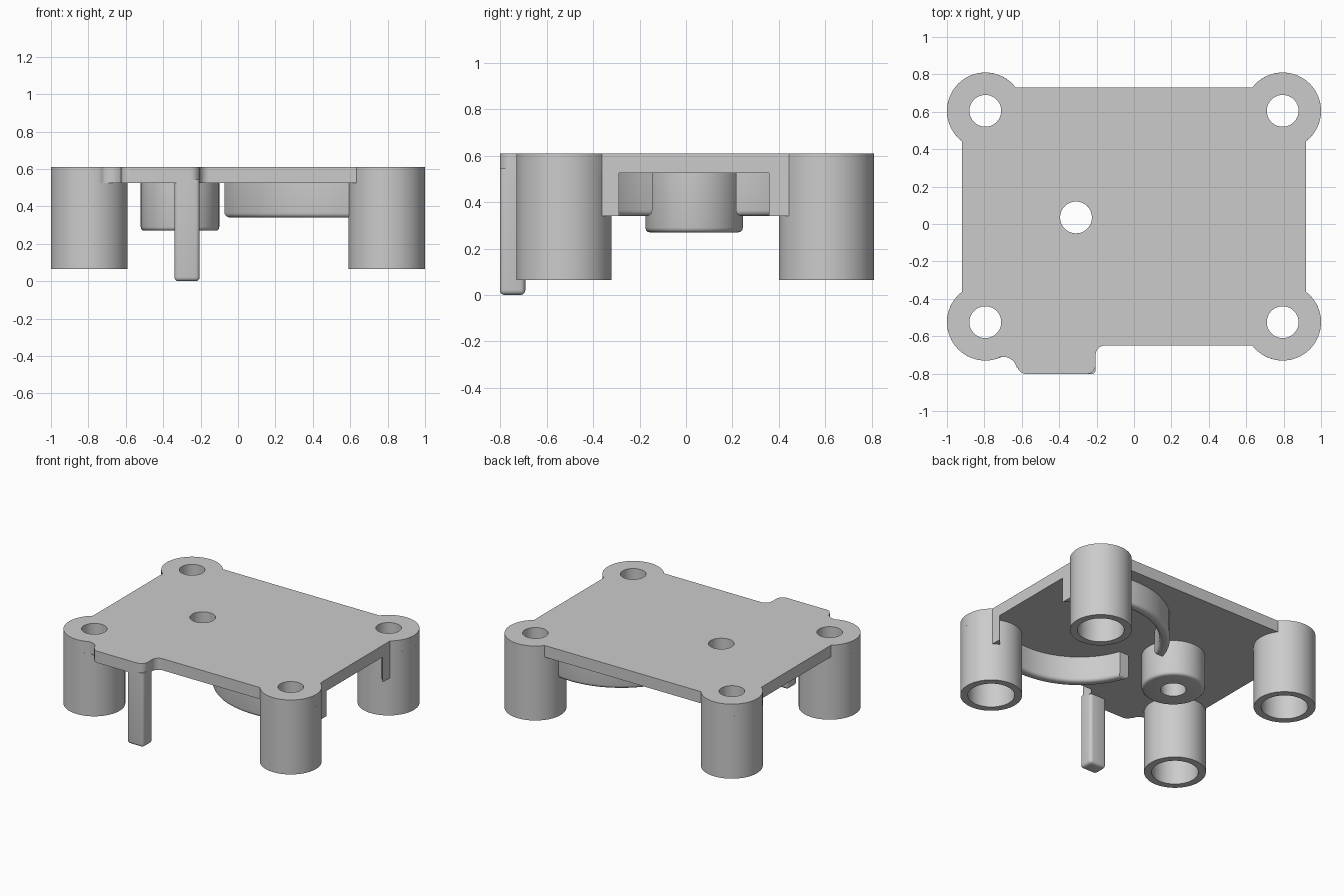
import bpy, bmesh
from math import sin, cos, radians, degrees, acos, asin, hypot, atan2, pi

cube = bpy.data.objects.get("Cube")
if cube:
    bpy.data.objects.remove(cube)

GREY = (0.6, 0.6, 0.6, 1)
mat = bpy.data.materials.new("light_grey")
mat.use_nodes = True
mat.diffuse_color = GREY
mat.node_tree.nodes["Principled BSDF"].inputs["Base Color"].default_value = GREY

TOP, UNDER = 0.61, 0.525
POST_X, BACK_Y, FRONT_Y, POST_R = 0.795, 0.605, -0.525, 0.205
HOLE_R, BORE_R = 0.085, 0.155
BOSS = (-0.31, 0.035)


def finish(name, bm):
    bmesh.ops.recalc_face_normals(bm, faces=bm.faces)
    me = bpy.data.meshes.new(name)
    bm.to_mesh(me)
    bm.free()
    me.materials.append(mat)
    ob = bpy.data.objects.new(name, me)
    bpy.context.collection.objects.link(ob)
    bpy.ops.object.select_all(action='DESELECT')
    ob.select_set(True)
    bpy.context.view_layer.objects.active = ob
    bpy.ops.object.shade_smooth_by_angle(angle=radians(35))
    return ob


def arc(cx, cy, r, a0, a1):
    """Points along an arc, angles in degrees."""
    n = max(2, int(abs(a1 - a0) / 6))
    angles = [radians(a0 + (a1 - a0) * i / n) for i in range(n + 1)]
    return [(cx + r * cos(a), cy + r * sin(a)) for a in angles]


def slab(name, loops, z0, z1, bevel=0):
    """Extrude an outline, with optional hole loops and a rounded lower rim."""
    bm = bmesh.new()
    edges = []
    for loop in loops:
        vs = [bm.verts.new((x, y, z0)) for x, y in loop]
        if len(loops) == 1:
            bm.faces.new(vs)
        else:
            edges += [bm.edges.new((vs[i - 1], vs[i])) for i in range(len(vs))]
    if edges:
        bmesh.ops.triangle_fill(bm, edges=edges, use_beauty=True)
    out = bmesh.ops.extrude_face_region(bm, geom=bm.faces[:], use_keep_orig=True)
    for v in out["geom"]:
        if isinstance(v, bmesh.types.BMVert):
            v.co.z = z1
    if bevel:
        rim = [e for e in bm.edges if all(v.co.z < z0 + 1e-4 for v in e.verts)]
        bmesh.ops.bevel(bm, geom=rim, offset=bevel, segments=4, profile=0.5,
                        affect='EDGES', clamp_overlap=True)
    return finish(name, bm)


def lathe(name, centre, profile, n=64):
    """Spin a closed (radius, z) profile about a vertical axis."""
    bm = bmesh.new()
    rings = [[bm.verts.new((centre[0] + r * cos(2 * pi * i / n),
                            centre[1] + r * sin(2 * pi * i / n), z))
              for r, z in profile] for i in range(n)]
    m = len(profile)
    for i in range(n):
        a, b = rings[i - 1], rings[i]
        for j in range(m):
            bm.faces.new((a[j - 1], a[j], b[j], b[j - 1]))
    return finish(name, bm)


# Plate: rounded corner lobes, front tab, five holes
corners = [(sx * POST_X, y) for y in (FRONT_Y, BACK_Y) for sx in (-1, 1)]
outline = arc(POST_X, FRONT_Y, POST_R, -142.4, 52.4)
outline += arc(POST_X, BACK_Y, POST_R, -52.4, 142.4)
outline += arc(-POST_X, BACK_Y, POST_R, 37.6, 232.4)
outline += arc(-POST_X, FRONT_Y, POST_R, 127.6, 289)
outline += arc(-0.70, -0.785, 0.075, 108, 12)
outline += arc(-0.575, -0.752, 0.05, 200, 270)
outline += arc(-0.255, -0.752, 0.05, 270, 360)
outline += arc(-0.155, -0.70, 0.05, 180, 90)
holes = [arc(x, y, HOLE_R, 0, 354) for x, y in corners + [BOSS]]
slab("plate", [outline] + holes, UNDER, TOP)

# Counterbored corner posts
names = ["front_right_post", "front_left_post", "back_right_post", "back_left_post"]
for name, centre in zip(names, corners):
    lathe(name, centre, [(POST_R, UNDER), (POST_R, 0.065), (BORE_R, 0.065),
                         (BORE_R, 0.5), (HOLE_R, 0.5), (HOLE_R, UNDER)])

# Screw boss with a softened lower rim
rim = [(0.19 + 0.02 * cos(radians(a)), 0.29 + 0.02 * sin(radians(a)))
       for a in (0, -30, -60, -90)]
lathe("screw_boss", BOSS, [(0.21, UNDER)] + rim + [(HOLE_R, 0.27), (HOLE_R, UNDER)])

# Curved wall under the plate, open toward the boss and broken by the left posts
CX, CY, R_OUT, R_IN, SLOT, EDGE = 0.5, 0.035, 0.60, 0.53, 0.18, 0.92


def wall(name, side, post_y):
    px, py = POST_X - CX, abs(post_y - CY)
    d, mid = hypot(px, py), degrees(atan2(py, px))

    def angles(r):
        gap = degrees(acos((r * r + d * d - 0.18 ** 2) / (2 * r * d)))
        return (degrees(acos((EDGE - CX) / r)), mid - gap,
                mid + gap, 180 - degrees(asin(SLOT / r)))

    o, i = angles(R_OUT), angles(R_IN)
    for part, k, bevel in (("end", 0, 0), ("arc", 2, 0.025)):
        loop = arc(CX, 0, R_OUT, o[k], o[k + 1]) + arc(CX, 0, R_IN, i[k + 1], i[k])
        loop = [(x, CY + side * y) for x, y in loop]
        slab(name + "_" + part, [loop], 0.34, UNDER, bevel)


wall("back_wall", 1, BACK_Y)
wall("front_wall", -1, FRONT_Y)

# Long front prong with rounded edges
bm = bmesh.new()
bmesh.ops.create_cube(bm, size=1)
for v in bm.verts:
    v.co.x = -0.2725 + v.co.x * 0.135
    v.co.y = -0.747 + v.co.y * 0.11
    v.co.z = (v.co.z + 0.5) * (UNDER + 0.02)
soft = [e for e in bm.edges if any(v.co.z < 0.01 for v in e.verts)]
bmesh.ops.bevel(bm, geom=soft, offset=0.022, segments=4, profile=0.5, affect='EDGES')
finish("front_prong", bm)
